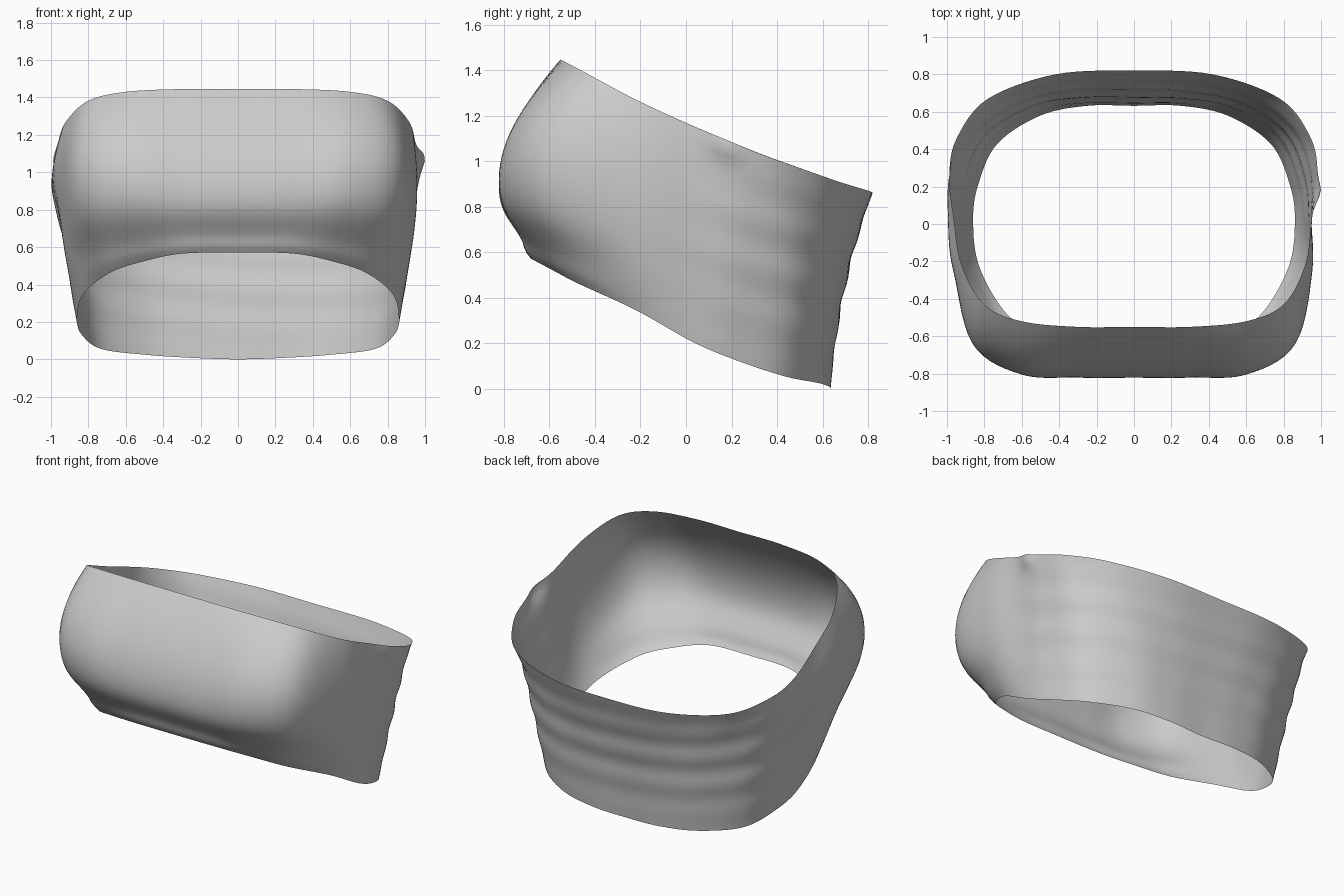
import bpy, bmesh, math
from mathutils import Vector

if "Cube" in bpy.data.objects:
    bpy.data.objects.remove(bpy.data.objects["Cube"])

# Right half of three guide rings, running from front centre to back centre
BOTTOM = [(0, -.68, .57), (.3, -.67, .565), (.52, -.585, .52), (.69, -.47, .46),
          (.83, -.22, .345), (.86, .03, .205), (.83, .22, .125), (.73, .43, .055),
          (.5, .58, .025), (.25, .632, .008), (0, .632, 0)]
MIDDLE = [(0, -.82, .93), (.3, -.82, .93), (.6, -.805, .93), (.855, -.645, .9),
          (.945, -.25, .78), (.93, .03, .65), (.905, .25, .57), (.8, .485, .5),
          (.55, .64, .46), (.28, .69, .44), (0, .695, .43)]
TOP = [(0, -.55, 1.445), (.3, -.55, 1.445), (.6, -.52, 1.43), (.8, -.43, 1.382),
       (.915, -.22, 1.27), (.95, .03, 1.155), (.98, .28, 1.05), (.94, .47, .98),
       (.78, .67, .91), (.42, .80, .87), (0, .82, .86)]
STEPS, ROWS = 7, 28


def smooth_ring(half):
    """Mirror a half ring and round it with a closed Catmull-Rom curve."""
    pts = [Vector(p) for p in half]
    pts += [Vector((-p.x, p.y, p.z)) for p in pts[-2:0:-1]]
    n, out = len(pts), []
    for i in range(n):
        a, b, c, d = (pts[(i + k) % n] for k in (-1, 0, 1, 2))
        for s in range(STEPS):
            t = s / STEPS
            out.append(.5 * (2 * b + (c - a) * t + (2 * a - 5 * b + 4 * c - d) * t * t
                             + (3 * b - a - 3 * c + d) * t ** 3))
    return out


def bell(x, centre, width):
    return math.exp(-((x - centre) / width) ** 2)


def surface_point(b, m, t, u):
    # Curve through the three rings, the middle one lying at u = k
    k = .47
    p = (b * ((u - k) * (u - 1) / k) + m * (u * (u - 1) / (k * (k - 1)))
         + t * (u * (u - k) / (1 - k)))
    out = Vector((p.x, p.y, 0)).normalized()
    front = max(0, min(1, (-p.y - .25) / .35))
    back = max(0, min(1, (p.y + .1) / .5))
    fade = math.sin(math.pi * u)
    # Pinched lip under the front bulge
    shift = -.03 * front * bell(u, .15, .12) * min(1, u / .1)
    # Soft fabric wrinkles around the back and sides
    shift += .005 * back * fade * math.sin(u * 27 + 2.2 * p.x)
    if p.x > 0:
        # Small crumple below the right upper edge
        shift += .03 * bell(p.y, .17, .07) * bell(u, .97, .06)
    else:
        # Left side puffs out a little more than the right
        shift += .045 * bell(p.y, .05, .3) * bell(u, .78, .2) * min(1, -p.x / .5)
    return p + out * shift


rings = list(zip(smooth_ring(BOTTOM), smooth_ring(MIDDLE), smooth_ring(TOP)))
bm = bmesh.new()
grid = [[bm.verts.new(surface_point(b, m, t, j / ROWS)) for j in range(ROWS + 1)]
        for b, m, t in rings]
for i, col in enumerate(grid):
    nxt = grid[(i + 1) % len(grid)]
    for j in range(ROWS):
        bm.faces.new((col[j], nxt[j], nxt[j + 1], col[j + 1])).smooth = True

# Padded open band
mesh = bpy.data.meshes.new("padded_band")
bm.to_mesh(mesh)
bm.free()
band = bpy.data.objects.new("padded_band", mesh)
bpy.context.collection.objects.link(band)
